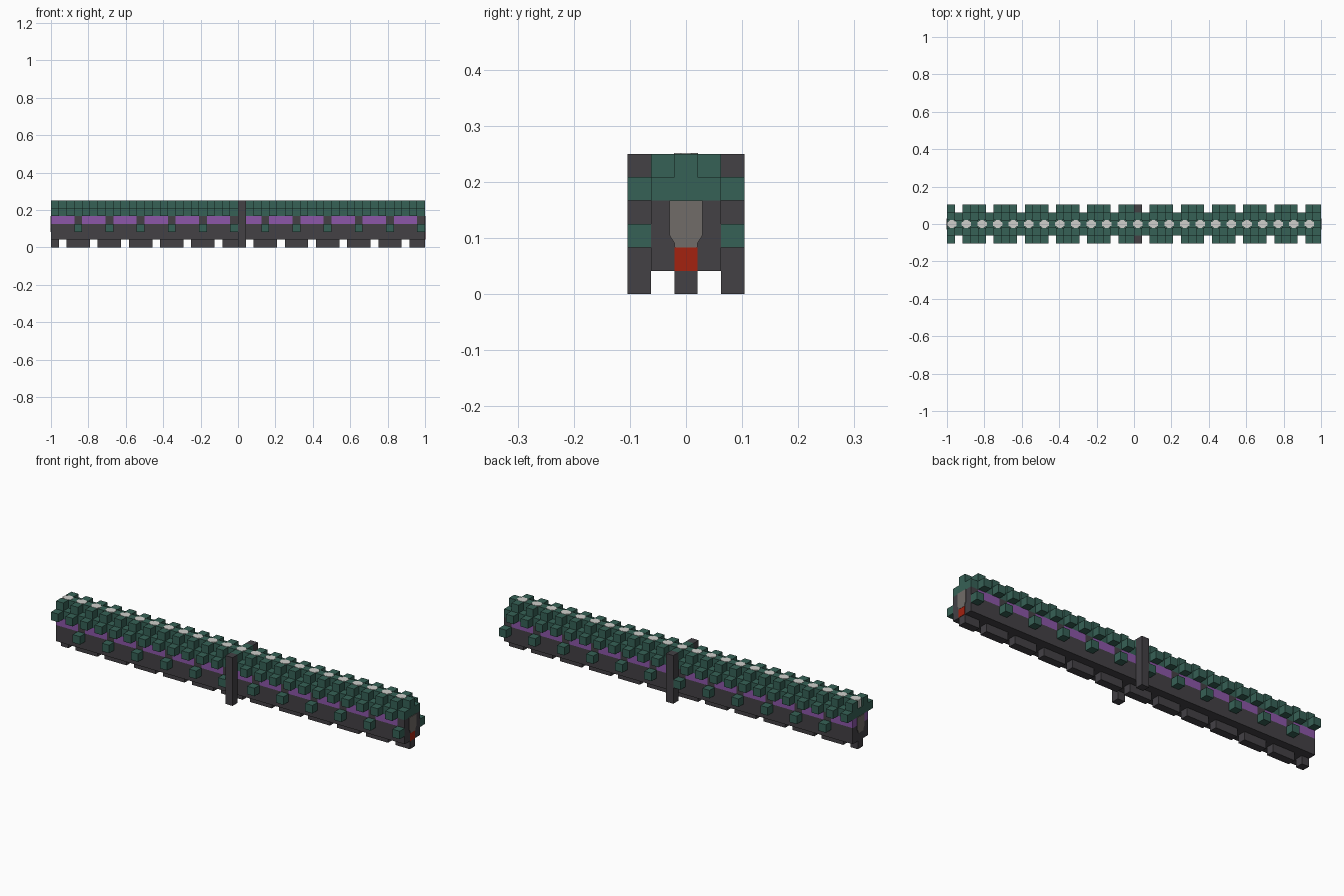
import bpy, bmesh, math
from mathutils import Matrix

if "Cube" in bpy.data.objects:
    bpy.data.objects.remove(bpy.data.objects["Cube"])

N = 48            # cells along the length
U = 2 / N         # cell size


def material(name, r, g, b):
    lin = [((c / 255 + 0.055) / 1.055) ** 2.4 for c in (r, g, b)] + [1]
    m = bpy.data.materials.new(name)
    m.use_nodes = True
    m.diffuse_color = lin
    m.node_tree.nodes["Principled BSDF"].inputs["Base Color"].default_value = lin
    return m


GREEN = material("dark teal green", 54, 97, 86)
DARK = material("charcoal", 67, 65, 69)
PURPLE = material("purple", 140, 87, 168)
GREY = material("warm grey", 113, 108, 104)
PALE = material("pale grey", 208, 208, 204)
RED = material("red", 164, 34, 16)


def finish(bm, name, mat):
    mesh = bpy.data.meshes.new(name)
    bm.to_mesh(mesh)
    bm.free()
    mesh.materials.append(mat)
    ob = bpy.data.objects.new(name, mesh)
    bpy.context.collection.objects.link(ob)
    return ob


def blocks(name, mat, cells):
    """Each cell is (i, j, k) with an optional size in cells (di, dj, dk)."""
    bm = bmesh.new()
    for c in cells:
        i, j, k, di, dj, dk = (tuple(c) + (1, 1, 1))[:6]
        mid = ((i + di / 2 - N / 2) * U, (j + dj / 2 - 0.5) * U, (k + dk / 2) * U)
        bmesh.ops.create_cube(bm, size=U, matrix=Matrix.Translation(mid)
                              @ Matrix.Diagonal((di, dj, dk, 1)))
    return finish(bm, name, mat)


SIDES = (-1, 1)
LONG = range(N)

# Body: lower hull, upper core and the dark ribs between the purple panels
blocks("hull", DARK, [(0, -1, 1, N, 3, 2)])
blocks("core", DARK, [(0, 0, 3, N, 1, 1)])
blocks("ribs", DARK, [(i, s, 3) for i in LONG[3::4] for s in SIDES])
blocks("side_panels", PURPLE, [(i, s, 3, 3, 1, 1) for i in LONG[::4] for s in SIDES])

# Keel of three-cell runs separated by one-cell gaps
blocks("keel", DARK, [(0, 0, 0)] + [(i, 0, 0, min(3, N - i), 1, 1) for i in LONG[2::4]])

# Full-height posts at the middle of each side
POST = N // 2
blocks("posts", DARK, [(POST, 2 * s, 0, 1, 1, 6) for s in SIDES])

# Roof with staggered studs
blocks("roof", GREEN, [(0, -1, 4, N, 3, 1)])
blocks("eave_studs", GREEN, [(i, 2 * s, 4) for i in LONG[::2] if i != POST for s in SIDES])
blocks("roof_studs", GREEN, [(i, s, 5) for i in LONG[::2] for s in SIDES])
blocks("ridge_studs", GREEN, [(i, 0, 5) for i in LONG[1::2]])
blocks("side_studs", GREEN, [(i, 2 * s, 2) for i in LONG[3::4] for s in SIDES])

# Rounded pale beads between the ridge studs
bm = bmesh.new()
for i in LONG[::2]:
    x = max((i + 0.5 - N / 2) * U, 0.026 - 1)
    bmesh.ops.create_cone(
        bm, cap_ends=True, segments=8, radius1=0.0275, radius2=0.0275, depth=U,
        matrix=Matrix.Translation((x, 0, 5.53 * U)) @ Matrix.Diagonal((1, 0.83, 1, 1))
        @ Matrix.Rotation(math.pi / 8, 4, "Z"))
finish(bm, "ridge_beads", PALE)

# Grey end plates with a tapered foot
HALF = [(0.020, 2), (0.021, 2.2), (0.029, 2.5), (0.029, 4)]
OUTLINE = HALF + [(-y, k) for y, k in reversed(HALF)]
for name, s in (("left_end_plate", 1), ("right_end_plate", -1)):
    bm = bmesh.new()
    face = bm.faces.new([bm.verts.new((s * 0.998, y, k * U)) for y, k in OUTLINE])
    out = bmesh.ops.extrude_face_region(bm, geom=[face])["geom"]
    for v in out:
        if isinstance(v, bmesh.types.BMVert):
            v.co.x += s * 0.005
    bmesh.ops.recalc_face_normals(bm, faces=bm.faces)
    finish(bm, name, GREY)

# Red block on the left end
blocks("end_marker", RED, [(N - 0.95, 0, 1)])
